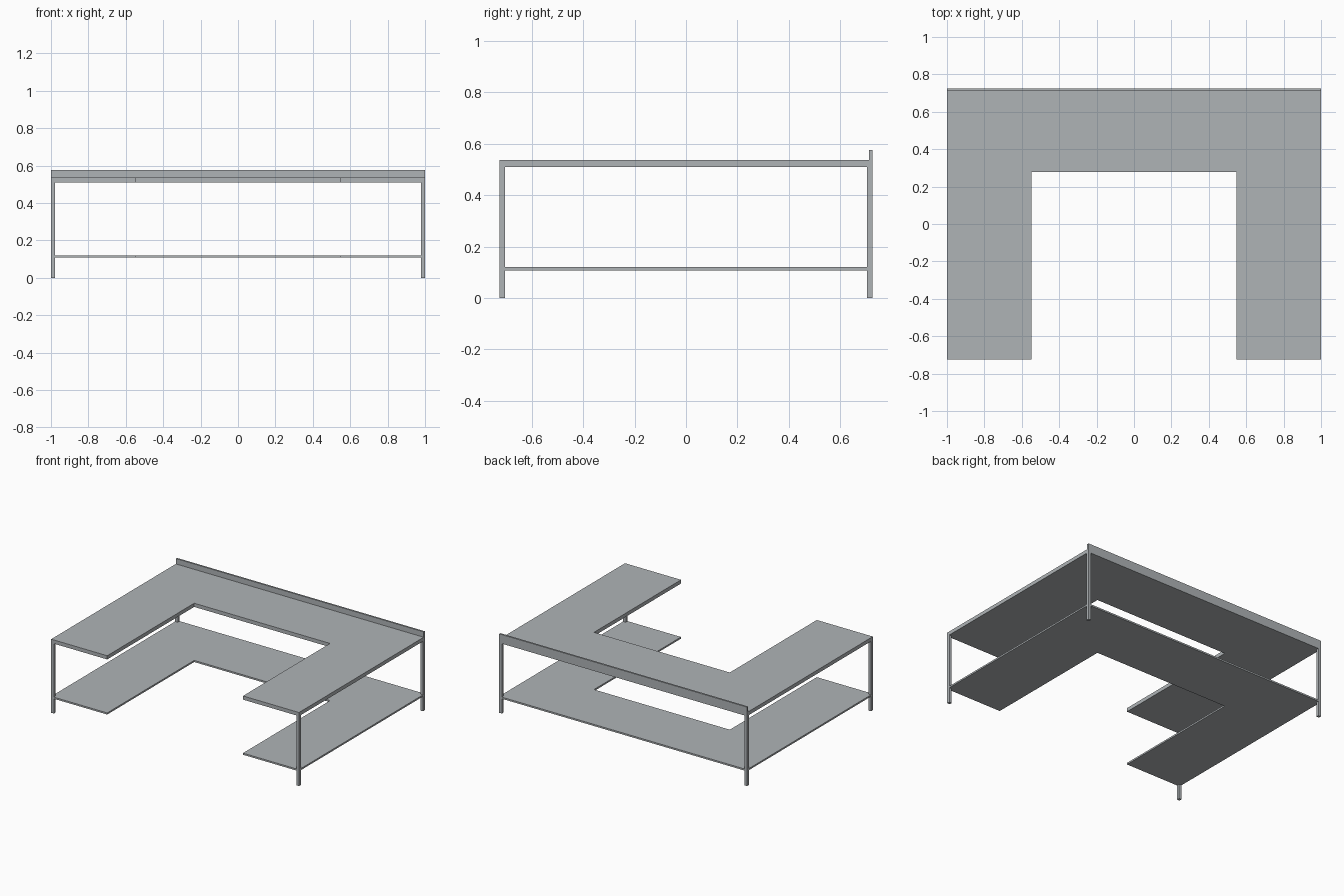
import bpy
import bmesh

cube = bpy.data.objects.get("Cube")
if cube:
    bpy.data.objects.remove(cube, do_unlink=True)

HX, HY = 1.0, 0.725            # half width and half depth
INNER_X, INNER_Y = 0.548, 0.278  # opening of the U
LEG = 0.021
TOP_LOW, TOP_HIGH = 0.51, 0.537

steel = bpy.data.materials.new("brushed grey steel")
steel.use_nodes = True
colour = (0.43, 0.455, 0.47, 1)
steel.diffuse_color = colour
steel.node_tree.nodes["Principled BSDF"].inputs["Base Color"].default_value = colour


def prism(name, outline, low, high):
    """Extrude a flat outline from height low to height high."""
    bm = bmesh.new()
    face = bm.faces.new([bm.verts.new((x, y, low)) for x, y in outline])
    result = bmesh.ops.extrude_face_region(bm, geom=[face])
    raised = [g for g in result["geom"] if isinstance(g, bmesh.types.BMVert)]
    bmesh.ops.translate(bm, verts=raised, vec=(0, 0, high - low))
    bmesh.ops.recalc_face_normals(bm, faces=bm.faces)
    mesh = bpy.data.meshes.new(name)
    bm.to_mesh(mesh)
    bm.free()
    mesh.materials.append(steel)
    obj = bpy.data.objects.new(name, mesh)
    bpy.context.collection.objects.link(obj)
    return obj


def rectangle(x0, x1, y0, y1):
    return [(x0, y0), (x1, y0), (x1, y1), (x0, y1)]


# U-shaped worktop and lower shelf, open towards the front
half = [(HX, HY), (HX, -HY), (INNER_X, -HY), (INNER_X, INNER_Y)]
u_shape = half + [(-x, y) for x, y in reversed(half)]
prism("worktop", u_shape, TOP_LOW, TOP_HIGH)
prism("lower_shelf", u_shape, 0.108, 0.12)

# Upstand along the back edge
prism("back_upstand", rectangle(-HX, HX, HY - 0.013, HY), TOP_HIGH, 0.576)

# Square legs at the four outer corners
for side, sx in (("left", 1), ("right", -1)):
    for end, sy in (("front", -1), ("back", 1)):
        xs = sorted((sx * HX, sx * (HX - LEG)))
        ys = sorted((sy * HY, sy * (HY - LEG)))
        prism(f"{end}_{side}_leg", rectangle(*xs, *ys), 0, TOP_LOW)
